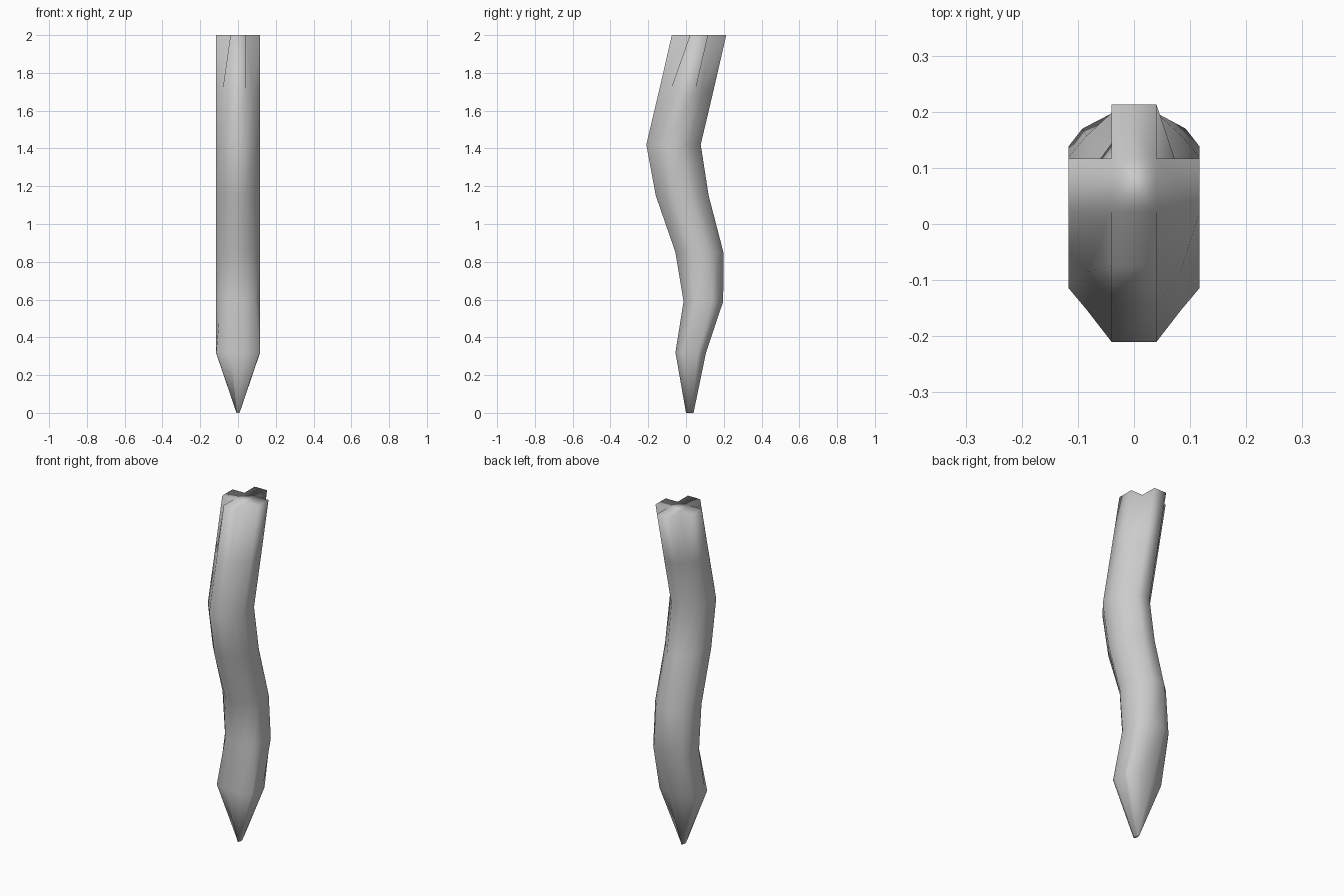
import bpy, bmesh

if "Cube" in bpy.data.objects:
    bpy.data.objects.remove(bpy.data.objects["Cube"])

# Stations up the wavy stake: z, centre y, side half width, side-face half depth,
# front-face half width, half depth, corner x, corner y
STATIONS = [
    (0.00, 0.020, 0.008, 0.007, 0.003, 0.020, 0.006, 0.014),
    (0.32, 0.025, 0.117, 0.038, 0.040, 0.081, 0.115, 0.058),
    (0.59, 0.092, 0.117, 0.046, 0.040, 0.105, 0.092, 0.078),
    (0.85, 0.071, 0.117, 0.048, 0.040, 0.127, 0.085, 0.086),
    (1.15, -0.020, 0.117, 0.048, 0.040, 0.140, 0.085, 0.086),
    (1.42, -0.066, 0.117, 0.048, 0.040, 0.144, 0.085, 0.086),
    (1.70, 0.000, 0.117, 0.048, 0.040, 0.144, 0.083, 0.085),
    (2.00, 0.069, 0.117, 0.048, 0.040, 0.144, 0.040, 0.048),
]


def section(z, cy, sx, sy, fx, fy, kx, ky):
    """Twelve-point outline: an octagon that turns into a cross at the top."""
    quarter = [(sx, sy), (kx, ky), (fx, fy)]
    pts = quarter + [(-x, y) for x, y in reversed(quarter)]
    pts += [(-x, -y) for x, y in pts]
    return [(x, cy + y, z) for x, y in pts]


# Wavy body: loft between the stations, close both ends
bm = bmesh.new()
rings = [[bm.verts.new(p) for p in section(*s)] for s in STATIONS]
for low, high in zip(rings, rings[1:]):
    for i in range(12):
        j = (i + 1) % 12
        bm.faces.new((low[i], low[j], high[j], high[i]))
bm.faces.new(list(reversed(rings[0])))
bm.faces.new(rings[-1])
bmesh.ops.recalc_face_normals(bm, faces=bm.faces[:])
for f in bm.faces:
    f.smooth = True

mesh = bpy.data.meshes.new("wavy_stake")
bm.to_mesh(mesh)
bm.free()
stake = bpy.data.objects.new("wavy_stake", mesh)
bpy.context.collection.objects.link(stake)
